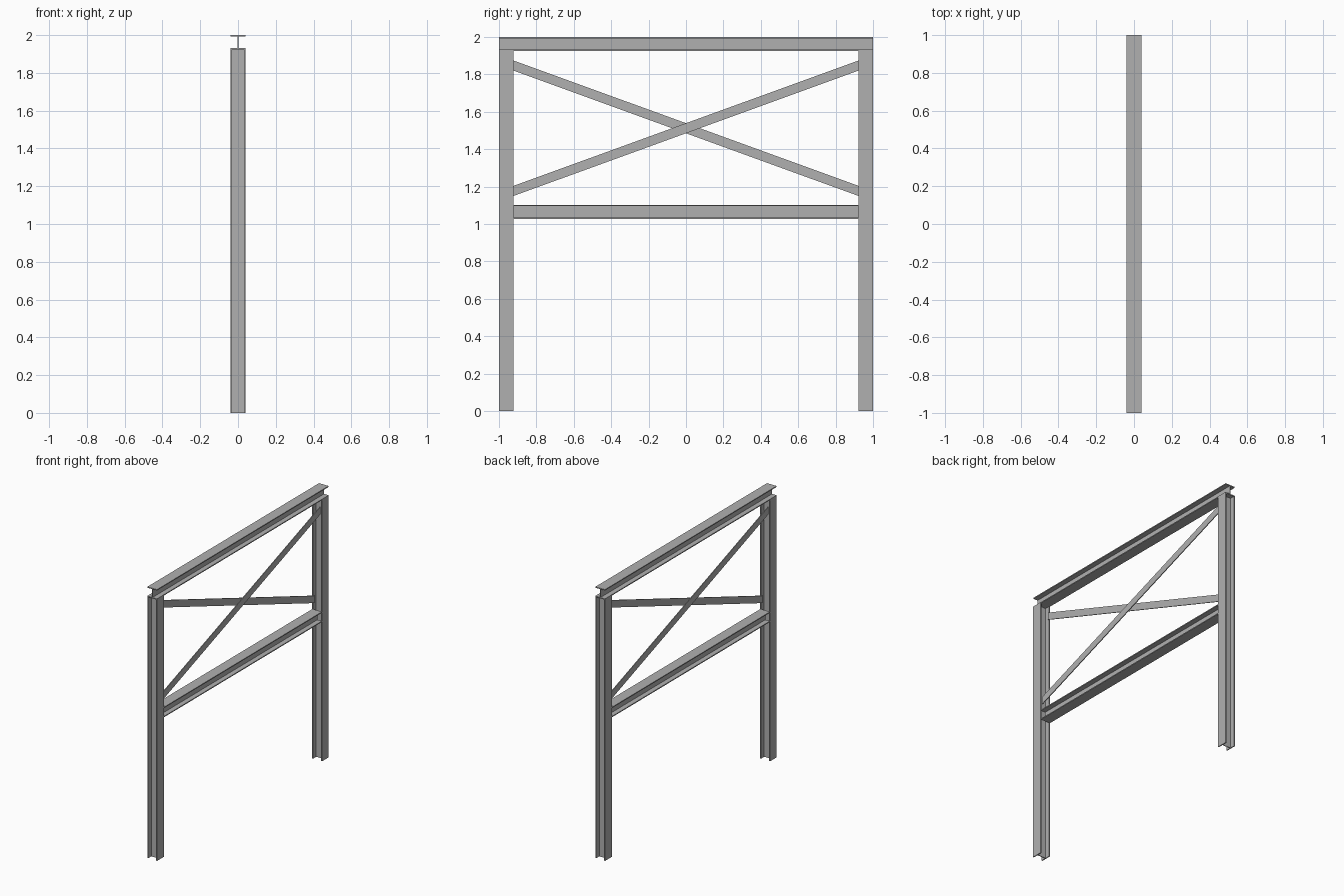
import bpy, bmesh
from mathutils import Vector

if "Cube" in bpy.data.objects:
    bpy.data.objects.remove(bpy.data.objects["Cube"])

# Dark grey steel
steel = bpy.data.materials.new("steel")
steel.diffuse_color = (0.435, 0.435, 0.435, 1)
steel.use_nodes = True
steel.node_tree.nodes["Principled BSDF"].inputs["Base Color"].default_value = steel.diffuse_color


def prism(name, outline, origin, u, v, along):
    """Extrude a closed 2D outline (in axes u, v) along a vector."""
    origin, u, v, along = map(Vector, (origin, u, v, along))
    bm = bmesh.new()
    face = bm.faces.new([bm.verts.new(origin + u * a + v * b) for a, b in outline])
    ext = bmesh.ops.extrude_face_region(bm, geom=[face])["geom"]
    bmesh.ops.translate(bm, vec=along, verts=[g for g in ext if isinstance(g, bmesh.types.BMVert)])
    bmesh.ops.recalc_face_normals(bm, faces=bm.faces)
    mesh = bpy.data.meshes.new(name)
    bm.to_mesh(mesh)
    bm.free()
    mesh.materials.append(steel)
    obj = bpy.data.objects.new(name, mesh)
    bpy.context.collection.objects.link(obj)
    return obj


def i_profile(width, depth, flange=0.007, web=0.005):
    w, d, t, s = width / 2, depth / 2, flange, web / 2
    right = [(w, -d), (w, -d + t), (s, -d + t), (s, d - t), (w, d - t), (w, d)]
    return right + [(-a, b) for a, b in reversed(right)]


X, Y, Z = (1, 0, 0), (0, 1, 0), (0, 0, 1)
COL = 0.078          # column flange width
INNER = 1 - COL      # inner edge of the columns
DEPTH = 0.075        # beam depth

# Columns: flanges face +x and -x
for name, side in (("front_column", -1), ("back_column", 1)):
    prism(name, i_profile(COL, 0.08), (0, side * (1 - COL / 2), 0), Y, X, (0, 0, 1.932))

# Top beam over the columns, middle beam between them
beam = i_profile(0.078, DEPTH)
prism("top_beam", beam, (0, -1, 2 - DEPTH / 2), X, Z, (0, 2, 0))
prism("middle_beam", beam, (0, -INNER, 1.102 - DEPTH / 2), X, Z, (0, 2 * INNER, 0))

# Crossed flat braces on either side of the centre, with ends cut vertical
T = 0.006
for name, s in (("right_brace", 1), ("left_brace", -1)):
    outline = [(-s * INNER, 1.150), (s * INNER, 1.820), (s * INNER, 1.874), (-s * INNER, 1.204)]
    prism(name, outline, (s * 0.022, 0, 0), Y, Z, (s * T, 0, 0))
